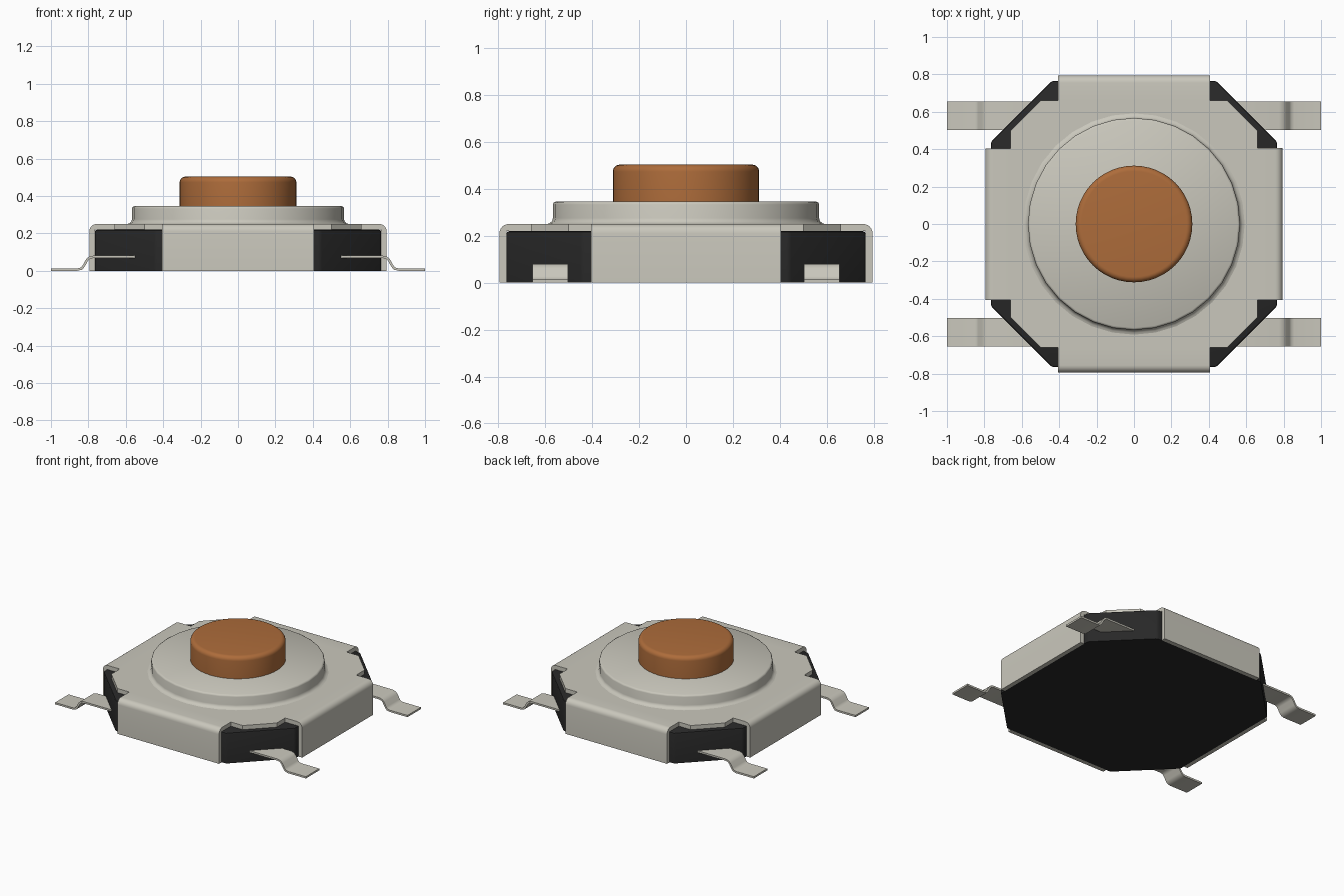
import bpy, bmesh, math

cube = bpy.data.objects.get("Cube")
if cube:
    bpy.data.objects.remove(cube, do_unlink=True)


def material(name, rgb):
    m = bpy.data.materials.new(name)
    m.use_nodes = True
    m.diffuse_color = (*rgb, 1)
    bsdf = next(n for n in m.node_tree.nodes if n.type == 'BSDF_PRINCIPLED')
    bsdf.inputs["Base Color"].default_value = (*rgb, 1)
    bsdf.inputs["Roughness"].default_value = 0.6
    return m


METAL = material("warm grey metal", (0.59, 0.575, 0.505))
BLACK = material("black plastic", (0.021, 0.021, 0.021))
ORANGE = material("burnt orange plastic", (0.42, 0.15, 0.043))


def finish(name, bm, mat, angle=30):
    bmesh.ops.recalc_face_normals(bm, faces=bm.faces[:])
    me = bpy.data.meshes.new(name)
    bm.to_mesh(me)
    bm.free()
    me.materials.append(mat)
    ob = bpy.data.objects.new(name, me)
    bpy.context.collection.objects.link(ob)
    bpy.ops.object.select_all(action='DESELECT')
    ob.select_set(True)
    bpy.context.view_layer.objects.active = ob
    bpy.ops.object.shade_smooth_by_angle(angle=math.radians(angle))
    return ob


def extrude(bm, points, offset):
    """Fill a closed 3D outline and extrude it by offset."""
    face = bm.faces.new([bm.verts.new(p) for p in points])
    new = bmesh.ops.extrude_face_region(bm, geom=[face])["geom"]
    verts = [g for g in new if isinstance(g, bmesh.types.BMVert)]
    bmesh.ops.translate(bm, verts=verts, vec=offset)


def lathe(name, profile, segments, mat):
    """Turn a (radius, z) profile round the z axis and cap both ends."""
    bm = bmesh.new()
    rings = []
    for r, z in profile:
        rings.append([bm.verts.new((r * math.cos(math.tau * i / segments),
                                    r * math.sin(math.tau * i / segments), z))
                      for i in range(segments)])
    for a, b in zip(rings, rings[1:]):
        for i in range(segments):
            j = (i + 1) % segments
            bm.faces.new((a[i], a[j], b[j], b[i]))
    bm.faces.new(rings[0])
    bm.faces.new(rings[-1])
    return finish(name, bm, mat, 50)


def quarter_turns(points):
    """Repeat one corner's outline points on all four corners."""
    out, pts = [], points
    for _ in range(4):
        out += pts
        pts = [(-y, x) for x, y in pts]
    return out


def arc(cx, cz, r, start, end, steps=6):
    angles = [math.radians(start + (end - start) * i / steps) for i in range(steps + 1)]
    return [(cx + r * math.cos(a), cz + r * math.sin(a)) for a in angles]


# Plastic base: octagon with softened edges
R, C = 0.765, 0.44
TOP, UNDER = 0.25, 0.22
bm = bmesh.new()
outline = quarter_turns([(R, C), (C, R)])
extrude(bm, [(x, y, 0) for x, y in outline], (0, 0, UNDER))
edges = [e for e in bm.edges if e.verts[0].co.z + e.verts[1].co.z > 0.1]
bmesh.ops.bevel(bm, geom=edges, offset=0.012, segments=2, affect='EDGES', profile=0.5)
finish("base", bm, BLACK)

# Metal cover: notched plate plus four folded-down flaps
IN, OUT, HALF, FOLD = 0.66, 0.795, 0.405, 0.04
bm = bmesh.new()
outline = quarter_turns([(IN, HALF), (IN, 0.5), (0.5, IN), (HALF, IN)])
extrude(bm, [(x, y, UNDER) for x, y in outline], (0, 0, TOP - UNDER))
finish("cover_plate", bm, METAL)

section = ([(IN, UNDER), (IN, TOP)] + arc(OUT - FOLD, TOP - FOLD, FOLD, 90, 0)
           + [(OUT, 0), (R, 0), (R, UNDER)])
for name, turn in (("left", 0), ("back", 1), ("right", 2), ("front", 3)):
    bm = bmesh.new()
    extrude(bm, [(r, -HALF, z) for r, z in section], (0, 2 * HALF, 0))
    flap = finish(name + "_cover_flap", bm, METAL)
    flap.rotation_euler.z = turn * math.pi / 2

# Raised round step pressed out of the cover
lathe("cover_step", [(0.595, 0.249), (0.582, 0.253), (0.571, 0.262), (0.567, 0.275),
                     (0.567, 0.333), (0.564, 0.341), (0.555, 0.346)], 32, METAL)

# Push button with a rounded rim
lathe("button", [(0.312, 0.335)] + arc(0.282, 0.473, 0.03, 0, 90), 48, ORANGE)

# Four bent leads, made from an S-shaped strip and mirrored
T = 0.013
centre = [(0.5, 0.074), (0.775, 0.074), (0.795, 0.069), (0.808, 0.056),
          (0.826, 0.024), (0.838, 0.011), (0.858, 0.0065), (1.0, 0.0065)]


def strip(path, t):
    upper, lower = [], []
    for i, (x, z) in enumerate(path):
        a, b = path[max(i - 1, 0)], path[min(i + 1, len(path) - 1)]
        dx, dz = b[0] - a[0], b[1] - a[1]
        if i == len(path) - 2:
            dx, dz = 1, 0
        n = math.hypot(dx, dz)
        upper.append((x - dz / n * t / 2, z + dx / n * t / 2))
        lower.append((x + dz / n * t / 2, z - dx / n * t / 2))
    return upper + lower[::-1]


for side, sx in (("left", 1), ("right", -1)):
    for end, sy in (("front", -1), ("back", 1)):
        bm = bmesh.new()
        extrude(bm, [(sx * x, sy * 0.502, z) for x, z in strip(centre, T)],
                (0, sy * 0.153, 0))
        finish(end + "_" + side + "_lead", bm, METAL, 40)
